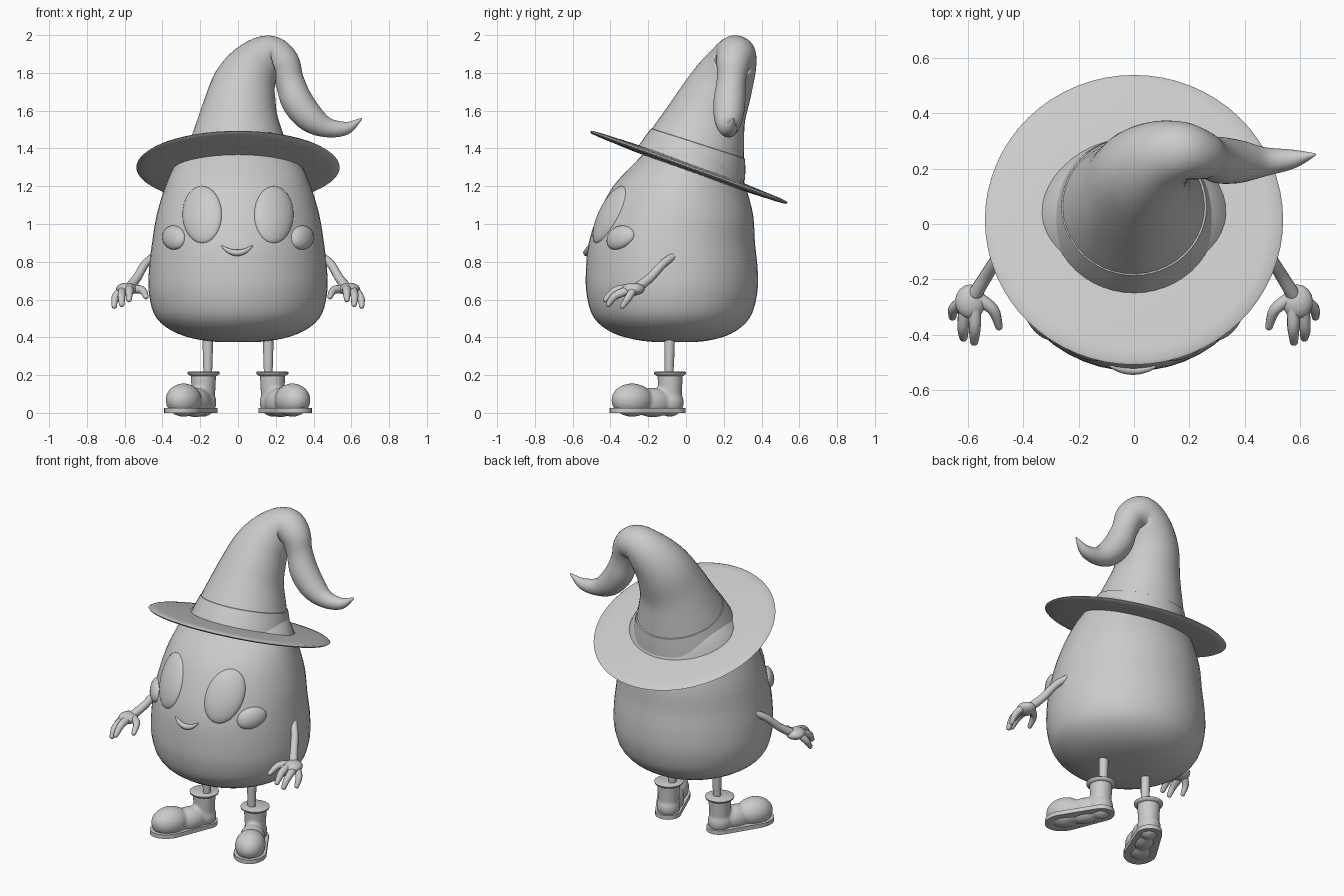
import bpy, bmesh
from math import sin, cos, pi, radians, sqrt
from mathutils import Vector, Matrix

old = bpy.data.objects.get("Cube")
if old:
    bpy.data.objects.remove(old, do_unlink=True)

# One plain grey for the whole figure
grey = bpy.data.materials.new("plain_grey")
grey.use_nodes = True
grey.diffuse_color = (0.6, 0.6, 0.6, 1)
grey.node_tree.nodes["Principled BSDF"].inputs["Base Color"].default_value = grey.diffuse_color


def finish(name, bm, angle=50):
    bmesh.ops.remove_doubles(bm, verts=bm.verts, dist=0.0005)
    bmesh.ops.recalc_face_normals(bm, faces=bm.faces)
    mesh = bpy.data.meshes.new(name)
    bm.to_mesh(mesh)
    bm.free()
    mesh.materials.append(grey)
    obj = bpy.data.objects.new(name, mesh)
    bpy.context.collection.objects.link(obj)
    bpy.ops.object.select_all(action="DESELECT")
    obj.select_set(True)
    bpy.context.view_layer.objects.active = obj
    bpy.ops.object.shade_smooth_by_angle(angle=radians(angle))
    return obj


def loft(name, rings, angle=50):
    """Skin a list of closed rings of points and cap both ends."""
    bm = bmesh.new()
    loops = [[bm.verts.new(p) for p in ring] for ring in rings]
    n = len(loops[0])
    for a, b in zip(loops, loops[1:]):
        for i in range(n):
            j = (i + 1) % n
            bm.faces.new((a[i], a[j], b[j], b[i]))
    bm.faces.new(loops[0])
    bm.faces.new(loops[-1])
    return finish(name, bm, angle)


def spline(rows, t):
    """Smooth curve through rows; t runs from 0 to 1."""
    rows = [Vector(r) for r in rows]
    last = len(rows) - 1
    i = min(int(t * last), last - 1)
    u = t * last - i
    p, q = rows[i], rows[i + 1]
    dp = (q - rows[max(i - 1, 0)]) / 2
    dq = (rows[min(i + 2, last)] - p) / 2
    return (p * (2*u**3 - 3*u**2 + 1) + dp * (u**3 - 2*u**2 + u)
            + q * (3*u**2 - 2*u**3) + dq * (u**3 - u**2))


def tube(name, rows, steps=16, sides=12):
    """Round-ended tube through rows of x, y, z, radius."""
    pts = [spline(rows, k / steps) for k in range(steps + 1)]
    pos, rad = [p.xyz for p in pts], [p.w for p in pts]
    tan = [(pos[min(k + 1, steps)] - pos[max(k - 1, 0)]).normalized() for k in range(steps + 1)]
    side = tan[0].orthogonal().normalized()
    sections = []
    for k in range(steps + 1):
        if k:
            side = tan[k - 1].rotation_difference(tan[k]) @ side
        sections.append((pos[k], rad[k], side.copy(), tan[k].cross(side)))
    ends = [radians(a) for a in (30, 60, 90)]
    head = [(pos[0] - tan[0] * rad[0] * sin(a), rad[0] * cos(a)) + sections[0][2:] for a in reversed(ends)]
    tail = [(pos[-1] + tan[-1] * rad[-1] * sin(a), rad[-1] * cos(a)) + sections[-1][2:] for a in ends]
    rings = [[c + (u * cos(2*pi*i/sides) + v * sin(2*pi*i/sides)) * r for i in range(sides)]
             for c, r, u, v in head + sections + tail]
    return loft(name, rings)


# Egg body: height, half width, half depth, depth centre
BODY = [(.375, 0, 0, -.06), (.38, .16, .16, -.06), (.42, .32, .31, -.07), (.5, .43, .41, -.075),
        (.62, .47, .45, -.075), (.75, .472, .455, -.075), (.9, .455, .44, -.075),
        (1.05, .43, .41, -.055), (1.2, .385, .35, -.035), (1.32, .33, .275, 0),
        (1.4, .25, .21, .02), (1.47, .12, .1, .03), (1.49, 0, 0, .03)]
SIDES = 48
rings = []
for k in range(49):
    z, a, b, c = spline(BODY, k / 48)
    rings.append([(a * cos(2*pi*i/SIDES), c + b * sin(2*pi*i/SIDES), z) for i in range(SIDES)])
loft("body", rings)


def on_body(x, z):
    """Point on the front of the body."""
    lo, hi = 0, 1
    for _ in range(30):
        mid = (lo + hi) / 2
        lo, hi = (mid, hi) if spline(BODY, mid)[0] < z else (lo, mid)
    _, a, b, c = spline(BODY, lo)
    return Vector((x, c - b * sqrt(max(0, 1 - (x / a) ** 2)), z))


def dome(name, x, z, rx, rz, height):
    """Low oval dome that follows the front of the body."""
    e = 0.01
    rings = []
    for k in range(9):
        a = k / 8 * pi / 2
        ring = []
        for i in range(32):
            px = x + rx * cos(a) * cos(i * pi / 16)
            pz = z + rz * cos(a) * sin(i * pi / 16)
            n = (on_body(px + e, pz) - on_body(px - e, pz)).cross(on_body(px, pz + e) - on_body(px, pz - e))
            ring.append(on_body(px, pz) + n.normalized() * (height * sin(a) - .003))
        rings.append(ring)
    return loft(name, rings)


# Smile
mouth = []
for k in range(7):
    u = k / 3 - 1
    p = on_body(-.005 + .08 * u, .847 + .036 * u * u)
    mouth.append((p.x, p.y - .004, p.z, .004 + .013 * (1 - u * u)))
tube("smile", mouth)

# Hat brim: a thin disc tipped down at the back
tilt = Matrix.Translation((0, .015, 1.3)) @ Matrix.Rotation(radians(-19.9), 4, "X")
BRIM = [(0, -.022), (.3, -.02), (.5, -.012), (.545, -.008), (.556, 0),
        (.545, .008), (.5, .012), (.3, .02), (0, .022)]
loft("hat_brim", [[tilt @ Vector((r * .968 * cos(i*pi/32), r * sin(i*pi/32), z)) for i in range(64)]
                  for r, z in BRIM])

# Hat cone with its bent, curling tip
CONE = [(0, .03, 1.32, .292), (0, .075, 1.46, .245), (.008, .125, 1.6, .2), (.035, .19, 1.74, .168),
        (.095, .24, 1.84, .136), (.17, .262, 1.89, .109), (.238, .25, 1.85, .09),
        (.272, .24, 1.76, .077), (.313, .23, 1.65, .084), (.385, .225, 1.56, .076),
        (.475, .225, 1.51, .052), (.575, .235, 1.508, .034), (.65, .25, 1.555, .006)]


def hollow_start(name, rows, steps):
    """Flat-ended sweep for the broad part of the hat."""
    obj = tube(name, rows, steps, 40)
    bm = bmesh.new()
    bm.from_mesh(obj.data)
    axis = tilt.to_3x3() @ Vector((0, 0, 1))
    bmesh.ops.bisect_plane(bm, geom=bm.verts[:] + bm.edges[:] + bm.faces[:],
                           plane_co=tilt @ Vector((0, 0, .005)), plane_no=axis, clear_inner=True)
    bm.to_mesh(obj.data)
    bm.free()


hollow_start("hat_cone", CONE, 60)
# Fabric band at the foot of the cone
foot, upper = Vector(CONE[0]), Vector(CONE[1])
axis = (upper.xyz - foot.xyz).normalized()
u = Vector((1, 0, 0))
v = axis.cross(u)
band = []
for t, grow in ((0, .005), (.25, .006), (.5, .006), (.75, .005), (.77, -.004)):
    c = foot.lerp(upper, t)
    band.append([c.xyz + (u * cos(i*pi/24) + v * sin(i*pi/24)) * (c.w + grow) for i in range(48)])
loft("hat_band", band, 30)

for s, side in ((1, "left"), (-1, "right")):
    def flip(rows):
        return [(s * r[0],) + tuple(r[1:]) for r in rows]

    # Eyes and cheeks
    dome(side + "_eye", s * .19, 1.05, .104, .152, .03)
    dome(side + "_cheek", s * .34, .928, .058, .064, .034)

    # Arm, palm and curled fingers
    tube(side + "_arm", flip([(.43, -.05, .84, .02), (.49, -.12, .79, .022),
                              (.535, -.19, .715, .024), (.575, -.255, .665, .026)]))
    bm = bmesh.new()
    bmesh.ops.create_uvsphere(bm, u_segments=16, v_segments=10, radius=1, matrix=Matrix.Translation(
        (s * .59, -.28, .655)) @ Matrix.Diagonal((.056, .062, .034, 1)))
    finish(side + "_palm", bm)
    FINGERS = {"thumb": [(.56, -.27, .655, .024), (.508, -.31, .65, .021), (.487, -.37, .615, .014)],
               "first_finger": [(.575, -.3, .66, .024), (.575, -.375, .645, .022), (.577, -.425, .6, .015)],
               "middle_finger": [(.61, -.3, .65, .024), (.617, -.375, .62, .021), (.615, -.41, .575, .015)],
               "last_finger": [(.62, -.28, .65, .022), (.65, -.305, .61, .02), (.655, -.335, .565, .014)]}
    for finger, rows in FINGERS.items():
        tube(side + "_" + finger, flip(rows), 8, 10)

    # Leg
    tube(side + "_leg", flip([(.16, -.09, .18, .022), (.16, -.088, .3, .027), (.16, -.085, .46, .029)]), 8)

    # Boot: ankle, instep and round toe fused into one skin
    turn = Matrix.Rotation(s * radians(27), 4, "Z")
    bm = bmesh.new()
    for place, size in (((.288, -.285, .068), (.09, .115, .088)), ((.225, -.175, .055), (.074, .12, .078)),
                        ((.185, -.085, .055), (.07, .075, .075))):
        bmesh.ops.create_uvsphere(bm, u_segments=24, v_segments=16, radius=1, matrix=Matrix.Translation(
            (s * place[0], *place[1:])) @ turn @ Matrix.Diagonal((*size, 1)))
    bmesh.ops.create_cone(bm, cap_ends=True, segments=24, radius1=.06, radius2=.068, depth=.16,
                          matrix=Matrix.Translation((s * .183, -.084, .13)))
    boot = finish(side + "_boot", bm)
    skin = boot.modifiers.new("Fuse", "REMESH")
    skin.mode, skin.voxel_size, skin.use_smooth_shade = "VOXEL", .009, True
    soften = boot.modifiers.new("Soften", "SMOOTH")
    soften.iterations = 4

    # Cuff at the top of the boot
    CUFF = [(0, .195), (.068, .195), (.084, .205), (.086, .214), (.08, .218), (0, .212)]
    loft(side + "_cuff", [[(s * .182 + r * cos(i*pi/16), -.085 + r * sin(i*pi/16), z) for i in range(32)]
                          for r, z in CUFF])

    # Sole: hull around the heel and toe circles
    bm = bmesh.new()
    for cx, cy, rx, ry in ((.185, -.082, .076, .08), (.29, -.29, .096, .118)):
        for z in (0, .026):
            bmesh.ops.create_circle(bm, segments=32, radius=1, matrix=Matrix.Translation(
                (s * cx, cy, z)) @ turn @ Matrix.Diagonal((rx, ry, 1, 1)))
    hull = bmesh.ops.convex_hull(bm, input=bm.verts)
    bmesh.ops.delete(bm, geom=list({g for g in hull["geom_interior"] + hull["geom_unused"]
                                    if isinstance(g, bmesh.types.BMVert)}), context="VERTS")
    finish(side + "_sole", bm, 30)
